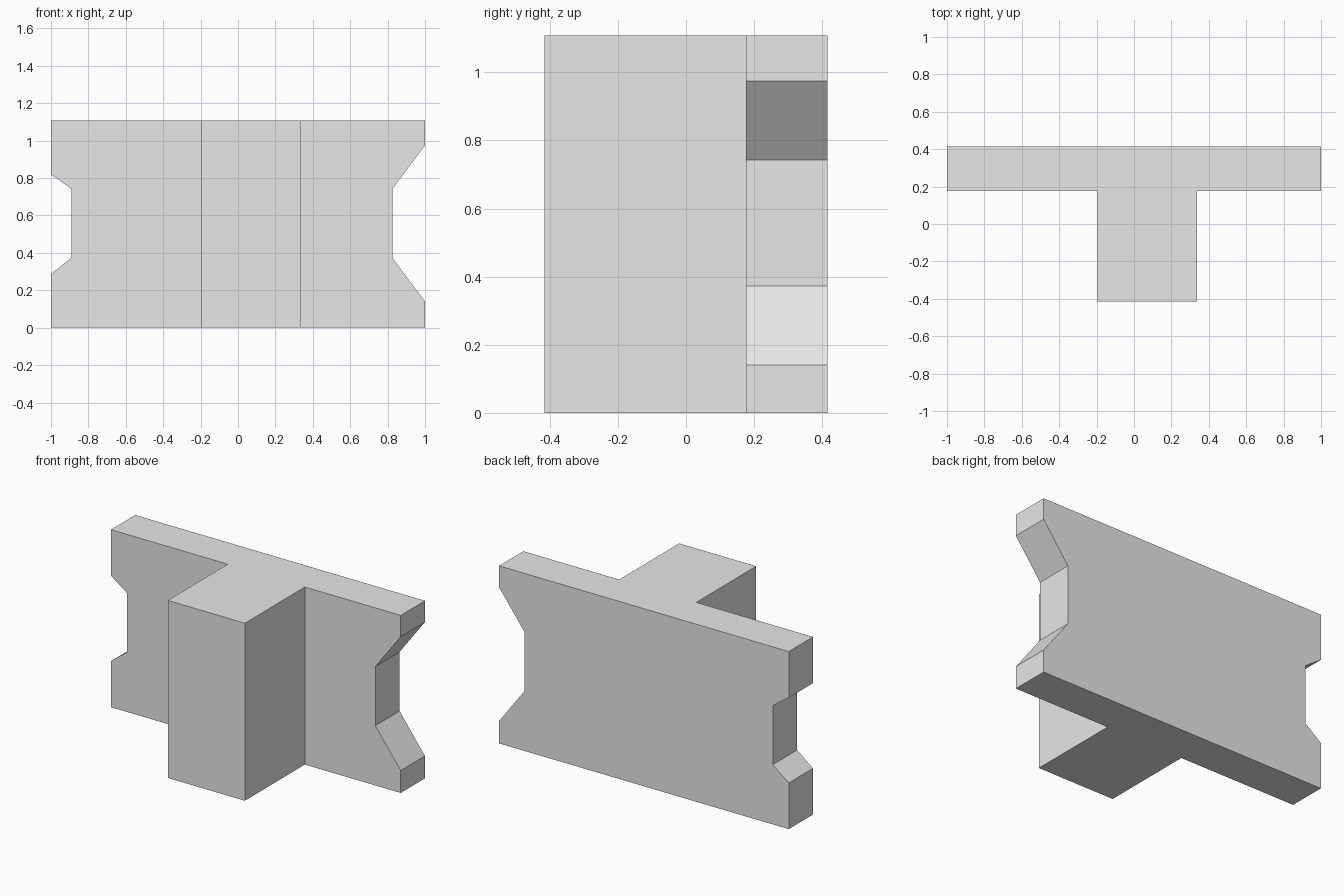
import bpy
import bmesh
from mathutils import Vector

cube = bpy.data.objects.get("Cube")
if cube:
    bpy.data.objects.remove(cube, do_unlink=True)

HEIGHT = 1.108
FRONT, PLATE_FRONT, BACK = -0.415, 0.176, 0.415
RIB_RIGHT, RIB_LEFT = -0.194, 0.338
NOTCH_LOW, NOTCH_HIGH = 0.373, 0.742

# Single light grey finish
grey = bpy.data.materials.new("light_grey")
grey.use_nodes = True
grey.diffuse_color = (0.8, 0.8, 0.8, 1)
grey.node_tree.nodes["Principled BSDF"].inputs["Base Color"].default_value = (0.8, 0.8, 0.8, 1)


def notched_edge(outer, inner, low, high):
    """Side of the plate from bottom to top, with a tapered notch."""
    return [(outer, 0), (outer, low), (inner, NOTCH_LOW),
            (inner, NOTCH_HIGH), (outer, high), (outer, HEIGHT)]


def extrude(bm, faces, depth):
    """Pull faces along y and return the new end faces."""
    result = bmesh.ops.extrude_face_region(bm, geom=faces)["geom"]
    verts = [g for g in result if isinstance(g, bmesh.types.BMVert)]
    bmesh.ops.translate(bm, vec=Vector((0, depth, 0)), verts=verts)
    return [g for g in result if isinstance(g, bmesh.types.BMFace)]


bm = bmesh.new()
right = notched_edge(-1, -0.89, 0.288, 0.82)
left = notched_edge(1, 0.825, 0.14, 0.975)
rib_right = [(RIB_RIGHT, 0), (RIB_RIGHT, HEIGHT)]
rib_left = [(RIB_LEFT, 0), (RIB_LEFT, HEIGHT)]

# Plate outline in three panels, so the rib can grow from the middle one
panels = [rib_right + right[::-1], rib_left + rib_right[::-1], left + rib_left[::-1]]
for panel in panels:
    bm.faces.new([bm.verts.new((x, BACK, z)) for x, z in panel])
bmesh.ops.remove_doubles(bm, verts=bm.verts[:], dist=0.0001)

# Plate thickness, then the front rib
plate_front = extrude(bm, bm.faces[:], PLATE_FRONT - BACK)
middle = min(plate_front, key=lambda f: abs(f.calc_center_median().x))
extrude(bm, [middle], FRONT - PLATE_FRONT)
# Remove the face left inside where the rib joins the plate
if middle.is_valid and all(len(e.link_faces) > 2 for e in middle.edges if abs(e.verts[0].co.x - e.verts[1].co.x) < 0.001):
    bmesh.ops.delete(bm, geom=[middle], context='FACES_ONLY')

# Merge coplanar panels into clean flat faces
bmesh.ops.recalc_face_normals(bm, faces=bm.faces[:])
bmesh.ops.dissolve_limit(bm, angle_limit=0.01, verts=bm.verts[:], edges=bm.edges[:])
bmesh.ops.recalc_face_normals(bm, faces=bm.faces[:])

mesh = bpy.data.meshes.new("notched_plate_with_rib")
bm.to_mesh(mesh)
bm.free()
mesh.materials.append(grey)
plate = bpy.data.objects.new("notched_plate_with_rib", mesh)
bpy.context.collection.objects.link(plate)
